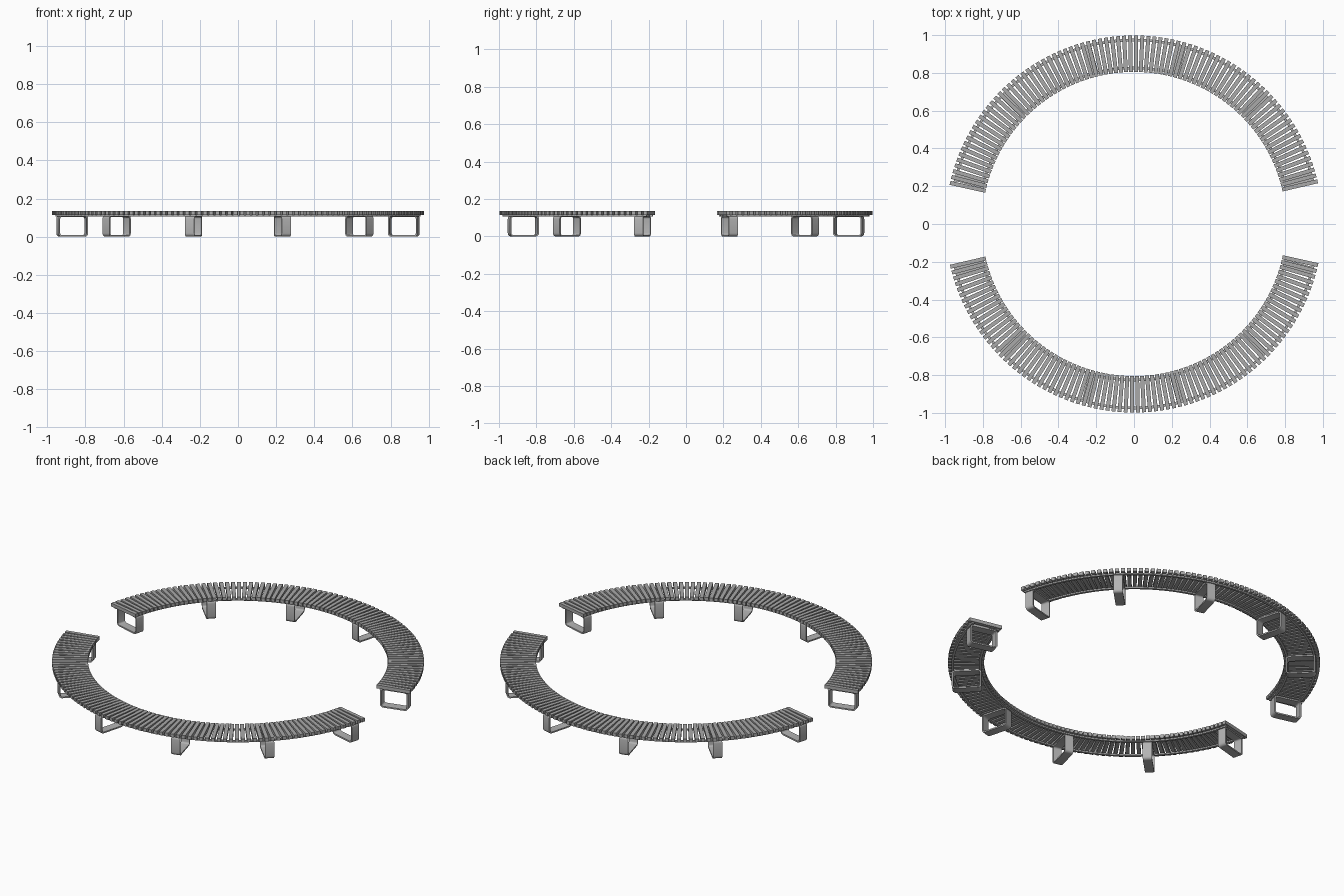
import bpy, bmesh, math
from mathutils import Matrix, Vector

if "Cube" in bpy.data.objects:
    bpy.data.objects.remove(bpy.data.objects["Cube"])

R_IN, R_OUT = 0.805, 0.998      # seat radii
START, END = 12.4, 168.1        # arc of one bench in degrees
SLATS = 84
SEAT_Z, TOP_Z = 0.115, 0.135


def material(name, value):
    m = bpy.data.materials.new(name)
    m.use_nodes = True
    col = (value, value, value, 1)
    m.diffuse_color = col
    m.node_tree.nodes["Principled BSDF"].inputs["Base Color"].default_value = col
    return m


slat_grey = material("slat grey", 0.40)
steel_grey = material("steel grey", 0.45)


def finish(bm, name, mat):
    bmesh.ops.recalc_face_normals(bm, faces=bm.faces)
    me = bpy.data.meshes.new(name)
    bm.to_mesh(me)
    bm.free()
    me.materials.append(mat)
    ob = bpy.data.objects.new(name, me)
    bpy.context.collection.objects.link(ob)
    return ob


def turn(deg):
    return Matrix.Rotation(math.radians(deg), 4, 'Z')


def add_slats(name, offset):
    bm = bmesh.new()
    size = Matrix.Diagonal((R_OUT - R_IN, 0.021, TOP_Z - SEAT_Z, 1))
    place = Matrix.Translation(((R_IN + R_OUT) / 2, 0, (SEAT_Z + TOP_Z) / 2))
    for i in range(SLATS):
        a = START + 0.7 + (END - START - 1.4) * i / (SLATS - 1)
        bmesh.ops.create_cube(bm, size=1, matrix=turn(a + offset) @ place @ size)
    finish(bm, name, slat_grey)


def add_rail(name, radius, offset):
    # Curved flat bar: a rectangle swept along the arc
    bm = bmesh.new()
    half, z0, z1 = 0.007, 0.107, SEAT_Z
    section = [(radius - half, z0), (radius + half, z0),
               (radius + half, z1), (radius - half, z1)]
    steps = 60
    rings = []
    for i in range(steps + 1):
        rot = turn(START + 0.5 + (END - START - 1) * i / steps + offset)
        rings.append([bm.verts.new(rot @ Vector((r, 0, z))) for r, z in section])
    for a, b in zip(rings, rings[1:]):
        for k in range(4):
            n = (k + 1) % 4
            bm.faces.new((a[k], a[n], b[n], b[k]))
    bm.faces.new(rings[0])
    bm.faces.new(rings[-1])
    finish(bm, name, steel_grey)


def rounded_rect(x0, x1, z0, z1, r):
    pts = []
    corners = [(x1 - r, z1 - r), (x0 + r, z1 - r), (x0 + r, z0 + r), (x1 - r, z0 + r)]
    for q, (cx, cz) in enumerate(corners):
        for s in range(5):
            a = math.radians(90 * q + 22.5 * s)
            pts.append((cx + r * math.cos(a), cz + r * math.sin(a)))
    return pts


def add_leg(name, deg):
    # Bent flat-bar loop with rounded corners
    bm = bmesh.new()
    t, half = 0.008, 0.025
    outer = rounded_rect(0.82, 0.98, 0, 0.112, 0.018)
    inner = rounded_rect(0.82 + t, 0.98 - t, t, 0.112 - t, 0.010)
    rot = turn(deg)
    loops = [[bm.verts.new(rot @ Vector((x, y, z))) for x, z in pts]
             for pts, y in ((outer, -half), (outer, half), (inner, half), (inner, -half))]
    n = len(outer)
    for a, b in zip(loops, loops[1:] + loops[:1]):
        for i in range(n):
            j = (i + 1) % n
            bm.faces.new((a[i], a[j], b[j], b[i]))
    ob = finish(bm, name, steel_grey)
    bpy.ops.object.select_all(action='DESELECT')
    ob.select_set(True)
    bpy.context.view_layer.objects.active = ob
    bpy.ops.object.shade_smooth_by_angle(angle=math.radians(35))


# Two facing curved benches, half a turn apart
for side, offset in (("back", 0), ("front", 180)):
    add_slats(side + "_seat_slats", offset)
    add_rail(side + "_inner_rail", 0.826, offset)
    add_rail(side + "_outer_rail", 0.974, offset)
    for k in range(6):
        add_leg(f"{side}_leg_{k + 1}", 15 + 30 * k + offset)
